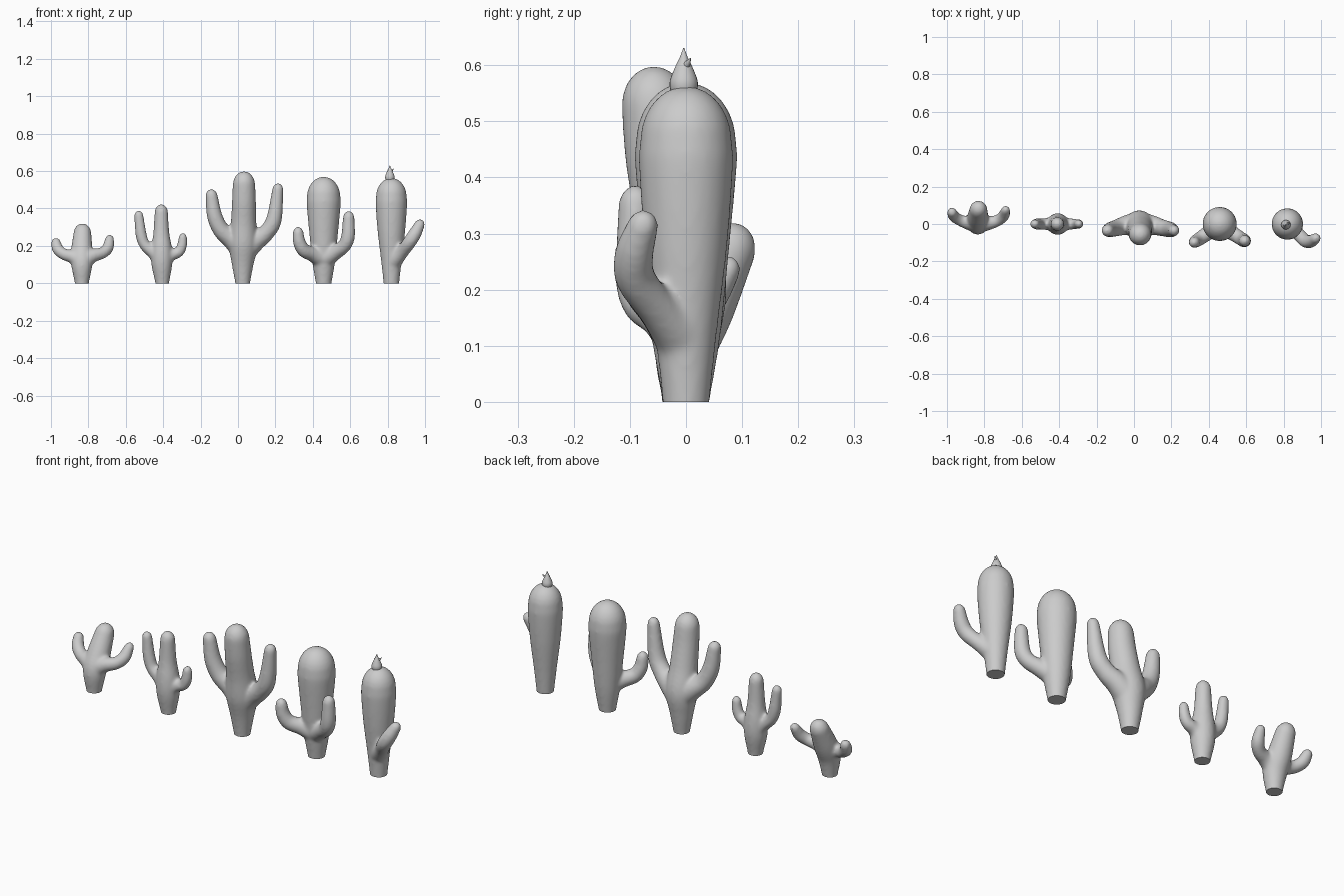
import bpy, bmesh, math
from mathutils import Vector


def spline(pts, steps=6):
    """Catmull-Rom resampling of (x, y, z, radius) points."""
    p = [Vector(q) for q in pts]
    p = [2 * p[0] - p[1]] + p + [2 * p[-1] - p[-2]]
    out = []
    for i in range(1, len(p) - 2):
        a, b, c, d = p[i - 1:i + 3]
        for s in range(steps):
            t = s / steps
            out.append(0.5 * (2 * b + (c - a) * t + (2 * a - 5 * b + 4 * c - d) * t * t
                              + (3 * b - a - 3 * c + d) * t ** 3))
    return out + [p[-2]]


def tube(bm, pts, cap=1.2, sides=24):
    """Closed swept tube with a rounded tip."""
    path = spline(pts)
    end = path[-1]
    d = (end.xyz - path[-2].xyz).normalized()
    for i in range(1, 7):
        a = math.pi / 2 * i / 6.3
        path.append(Vector((*(end.xyz + d * end.w * cap * math.sin(a)), end.w * math.cos(a))))
    rings = []
    for i, q in enumerate(path):
        t = (path[min(i + 1, len(path) - 1)].xyz - path[max(i - 1, 0)].xyz).normalized()
        u = Vector((0, 1, 0)).cross(t).normalized()
        v = t.cross(u)
        rings.append([bm.verts.new(q.xyz + q.w * (u * math.cos(k * math.tau / sides)
                                                  + v * math.sin(k * math.tau / sides)))
                      for k in range(sides)])
    for a, b in zip(rings, rings[1:]):
        for k in range(sides):
            j = (k + 1) % sides
            bm.faces.new((a[k], a[j], b[j], b[k]))
    bm.faces.new(rings[0][::-1])
    bm.faces.new(rings[-1])


def finish(ob):
    bpy.ops.object.select_all(action='DESELECT')
    ob.select_set(True)
    bpy.context.view_layer.objects.active = ob
    bpy.ops.object.shade_smooth_by_angle(angle=math.radians(40))


def make(name, tubes, fuse=True, cap=1.2):
    bm = bmesh.new()
    for t in tubes:
        tube(bm, t, cap)
    bmesh.ops.recalc_face_normals(bm, faces=bm.faces)
    me = bpy.data.meshes.new(name)
    bm.to_mesh(me)
    bm.free()
    ob = bpy.data.objects.new(name, me)
    bpy.context.collection.objects.link(ob)
    if fuse:
        # melt trunk and arms together, then slice the foot flat
        r = ob.modifiers.new("fuse", 'REMESH')
        r.mode, r.voxel_size = 'VOXEL', 0.007
        s = ob.modifiers.new("soften", 'SMOOTH')
        s.factor, s.iterations = 0.5, 14
        dg = bpy.context.evaluated_depsgraph_get()
        me = bpy.data.meshes.new_from_object(ob.evaluated_get(dg))
        ob.modifiers.clear()
        ob.data = me
        bm = bmesh.new()
        bm.from_mesh(me)
        cut = bmesh.ops.bisect_plane(bm, geom=bm.verts[:] + bm.edges[:] + bm.faces[:],
                                     plane_co=(0, 0, 0), plane_no=(0, 0, 1), clear_inner=True)
        bmesh.ops.contextual_create(
            bm, geom=[e for e in cut['geom_cut'] if isinstance(e, bmesh.types.BMEdge)])
        bmesh.ops.recalc_face_normals(bm, faces=bm.faces)
        bm.to_mesh(me)
        bm.free()
    finish(ob)


# small cactus leaning back
make("small_leaning_cactus", [
    [(-.835, -.01, -.05, .034), (-.835, -.005, 0, .038), (-.835, 0, .1, .057),
     (-.835, .03, .17, .058), (-.832, .075, .265, .048)],
    [(-.84, 0, .12, .05), (-.885, .005, .143, .037), (-.93, .02, .155, .031),
     (-.963, .042, .182, .031), (-.972, .06, .213, .027)],
    [(-.83, 0, .12, .05), (-.775, .005, .148, .037), (-.725, .02, .162, .031),
     (-.696, .046, .19, .031), (-.687, .072, .232, .025)]])

# slim cactus
make("slim_cactus", [
    [(-.405, 0, -.05, .034), (-.405, 0, 0, .037), (-.407, 0, .1, .056),
     (-.408, 0, .18, .056), (-.41, 0, .27, .043), (-.41, 0, .38, .036)],
    [(-.41, 0, .13, .05), (-.455, 0, .167, .035), (-.498, 0, .205, .03),
     (-.518, 0, .26, .03), (-.53, 0, .36, .025)],
    [(-.405, 0, .12, .05), (-.36, 0, .15, .034), (-.318, 0, .166, .028),
     (-.3, 0, .2, .027), (-.295, 0, .243, .023)]])

# large cactus
make("large_cactus", [
    [(.025, 0, -.05, .036), (.025, 0, 0, .04), (.025, 0, .1, .058), (.028, -.005, .21, .078),
     (.03, -.025, .33, .068), (.032, -.045, .44, .064), (.032, -.055, .527, .06)],
    [(.02, 0, .19, .065), (-.035, -.005, .238, .054), (-.09, -.02, .285, .045),
     (-.125, -.03, .36, .041), (-.141, -.035, .465, .033)],
    [(.03, 0, .17, .065), (.09, -.005, .222, .054), (.15, -.02, .27, .045),
     (.192, -.03, .34, .042), (.213, -.035, .5, .03)]])

# barrel cactus with two forward arms
make("barrel_cactus", [
    [(.458, -.002, -.05, .037), (.458, 0, 0, .042), (.458, 0, .12, .062), (.458, 0, .28, .078),
     (.458, 0, .42, .091), (.458, 0, .462, .09)],
    [(.455, -.01, .13, .055), (.4, -.045, .155, .041), (.352, -.078, .177, .037),
     (.328, -.093, .22, .034), (.322, -.098, .268, .029)],
    [(.46, -.01, .13, .055), (.52, -.045, .165, .041), (.567, -.075, .2, .037),
     (.588, -.088, .25, .037), (.592, -.09, .35, .031)]])

# budding cactus with one arm
make("budding_cactus", [
    [(.82, -.002, -.05, .037), (.82, 0, 0, .042), (.82, 0, .12, .055), (.82, 0, .28, .074),
     (.82, 0, .42, .084), (.82, 0, .465, .082)],
    [(.83, -.01, .12, .05), (.875, -.05, .165, .036), (.917, -.09, .22, .036),
     (.946, -.092, .265, .035), (.969, -.078, .31, .029)]])

# bud and its pointed petals
make("flower_bud", [
    [(.812, -.004, .535, .012), (.812, -.004, .55, .022), (.812, -.004, .57, .025),
     (.812, -.004, .593, .017), (.812, -.004, .612, .008), (.812, -.004, .63, .001)],
    [(.812, -.004, .594, .01), (.822, .002, .602, .006), (.832, .008, .612, .001)],
    [(.812, -.004, .594, .01), (.804, -.008, .602, .005), (.799, -.009, .608, .001)]],
    fuse=False, cap=1)
